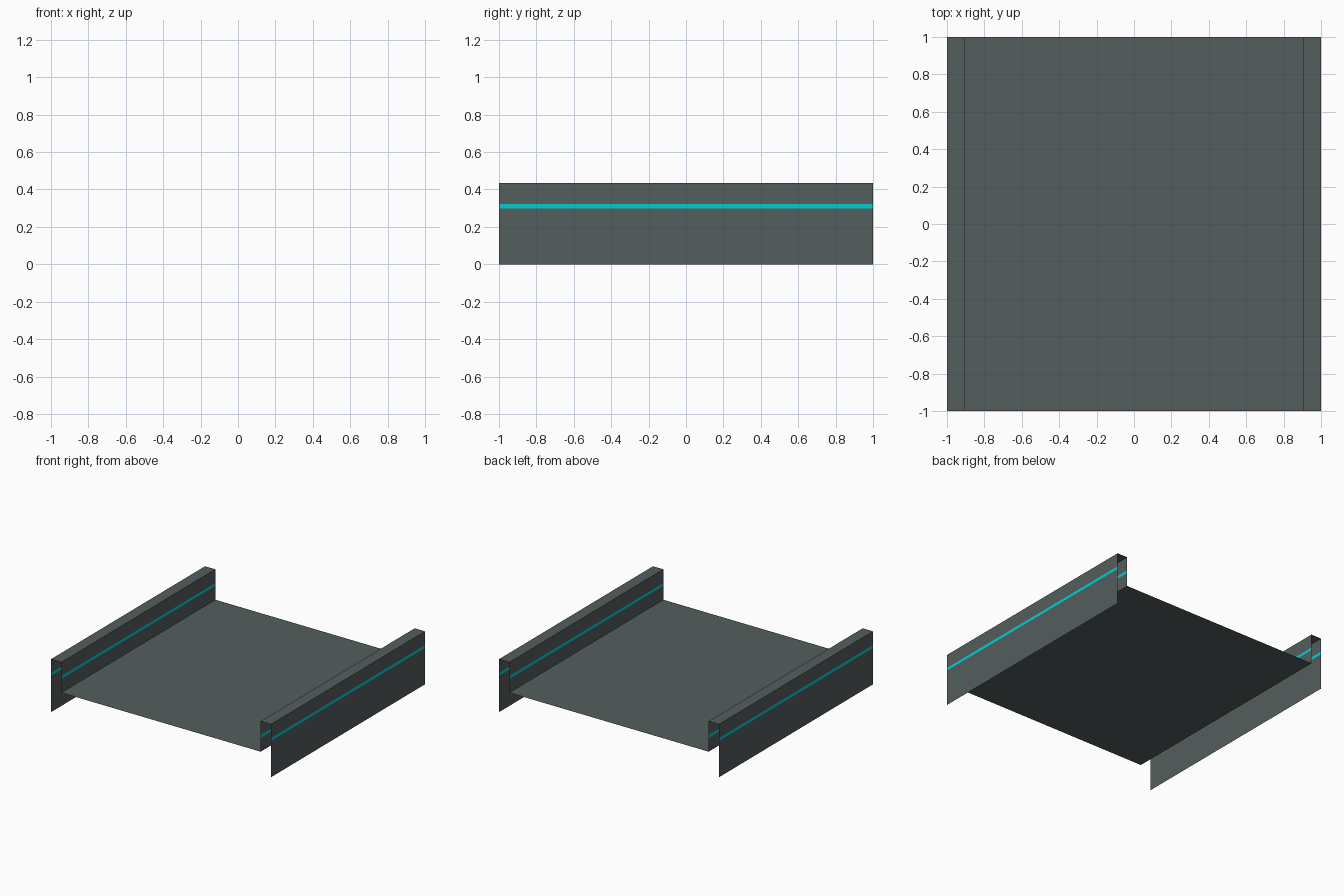
import bpy

if "Cube" in bpy.data.objects:
    bpy.data.objects.remove(bpy.data.objects["Cube"])

OUTER, INNER = 1.0, 0.906
TOP, FLOOR = 0.435, 0.185
STRIPE_LOW, STRIPE_HIGH = 0.299, 0.322
HALF_LENGTH = 1.0


def material(name, colour):
    mat = bpy.data.materials.new(name)
    mat.diffuse_color = (*colour, 1)
    mat.use_nodes = True
    mat.node_tree.nodes["Principled BSDF"].inputs["Base Color"].default_value = mat.diffuse_color
    return mat


slate = material("slate", (0.09, 0.11, 0.11))
cyan = material("cyan", (0.0, 0.62, 0.64))


def sheet(name, profile, mat, side=1):
    """Sweep an open (x, z) profile along y as a thin sheet; side=-1 mirrors it."""
    if side < 0:
        profile = [(-x, z) for x, z in reversed(profile)]
    verts = [(x, y, z) for x, z in profile for y in (-HALF_LENGTH, HALF_LENGTH)]
    faces = [(2 * i, 2 * i + 2, 2 * i + 3, 2 * i + 1) for i in range(len(profile) - 1)]
    mesh = bpy.data.meshes.new(name)
    mesh.from_pydata(verts, [], faces)
    mesh.materials.append(mat)
    obj = bpy.data.objects.new(name, mesh)
    bpy.context.collection.objects.link(obj)
    return obj


# Raised floor between the walls
sheet("floor", [(-INNER, FLOOR), (INNER, FLOOR)], slate)

for label, side in (("right", 1), ("left", -1)):
    # Folded wall cap above the stripes
    sheet(label + "_wall_cap", [(INNER, STRIPE_HIGH), (INNER, TOP),
                                (OUTER, TOP), (OUTER, STRIPE_HIGH)], slate, side)
    # Light stripes on both wall faces
    sheet(label + "_inner_stripe", [(INNER, STRIPE_LOW), (INNER, STRIPE_HIGH)], cyan, side)
    sheet(label + "_outer_stripe", [(OUTER, STRIPE_HIGH), (OUTER, STRIPE_LOW)], cyan, side)
    # Lower wall panels
    sheet(label + "_inner_panel", [(INNER, FLOOR), (INNER, STRIPE_LOW)], slate, side)
    sheet(label + "_outer_panel", [(OUTER, STRIPE_LOW), (OUTER, 0)], slate, side)
